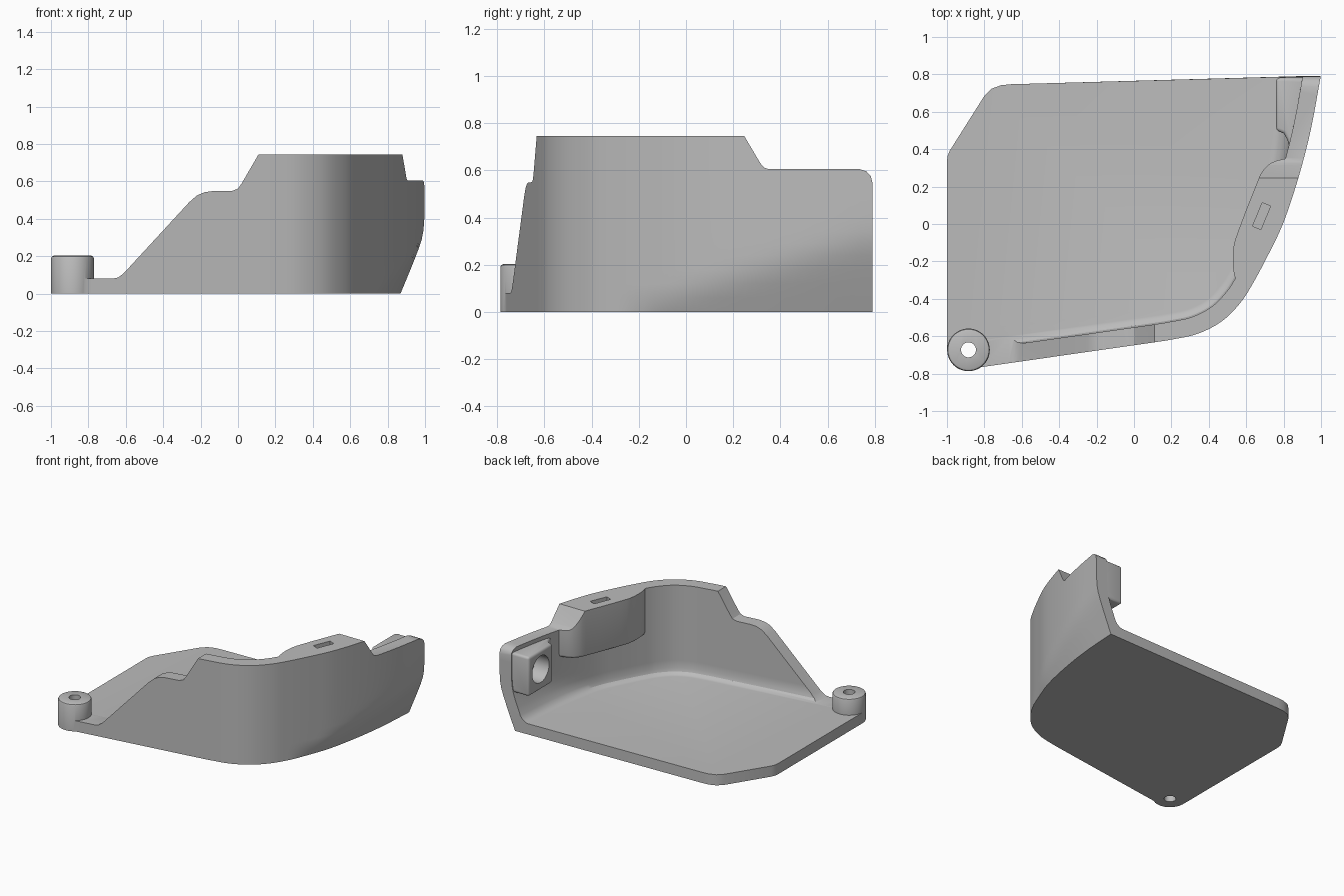
import bpy, bmesh, math
from mathutils import Vector

cube = bpy.data.objects.get("Cube")
if cube:
    bpy.data.objects.remove(cube, do_unlink=True)

grey = bpy.data.materials.new("plain grey")
grey.use_nodes = True
grey.diffuse_color = (0.5, 0.5, 0.5, 1)
grey.node_tree.nodes["Principled BSDF"].inputs["Base Color"].default_value = (0.5, 0.5, 0.5, 1)


def loft(name, rings):
    """Closed solid skinned through rings of equal length."""
    bm = bmesh.new()
    loops = [[bm.verts.new(p) for p in ring] for ring in rings]
    n = len(loops[0])
    for a, b in zip(loops, loops[1:]):
        for i in range(n):
            j = (i + 1) % n
            bm.faces.new((a[i], a[j], b[j], b[i]))
    bm.faces.new(loops[0])
    bm.faces.new(loops[-1])
    bmesh.ops.recalc_face_normals(bm, faces=bm.faces)
    mesh = bpy.data.meshes.new(name)
    bm.to_mesh(mesh)
    bm.free()
    mesh.materials.append(grey)
    obj = bpy.data.objects.new(name, mesh)
    bpy.context.collection.objects.link(obj)
    return obj


def prism(name, profile, lo, hi, axis="z"):
    place = {"x": lambda u, v, w: (w, u, v),
             "y": lambda u, v, w: (u, w, v),
             "z": lambda u, v, w: (u, v, w)}[axis]
    return loft(name, [[place(u, v, w) for u, v in profile] for w in (lo, hi)])


def circle(u, v, r, n=40):
    return [(u + r * math.cos(k * math.tau / n), v + r * math.sin(k * math.tau / n)) for k in range(n)]


def apply_modifier(obj, mod):
    bpy.context.view_layer.objects.active = obj
    bpy.ops.object.modifier_apply(modifier=mod.name)


def combine(obj, other, operation):
    mod = obj.modifiers.new("combine", "BOOLEAN")
    mod.operation, mod.object, mod.solver = operation, other, "EXACT"
    apply_modifier(obj, mod)
    bpy.data.objects.remove(other, do_unlink=True)


def bevel(obj, width):
    mod = obj.modifiers.new("round", "BEVEL")
    mod.width, mod.segments, mod.angle_limit = width, 3, math.radians(50)
    apply_modifier(obj, mod)


def smooth_path(points, steps=6):
    pts = [Vector(p) for p in points]
    pts = [2 * pts[0] - pts[1]] + pts + [2 * pts[-1] - pts[-2]]
    out = []
    for a, b, c, d in zip(pts, pts[1:], pts[2:], pts[3:]):
        for k in range(steps):
            t = k / steps
            out.append(0.5 * (2 * b + (c - a) * t + (2 * a - 5 * b + 4 * c - d) * t ** 2
                              + (3 * b - a - 3 * c + d) * t ** 3))
    return out + [pts[-2]]


# Outer line of the wall, from the front corner round to the back
path = [Vector((-0.78, -0.76))] + smooth_path([
    (0.1, -0.634), (0.2, -0.618), (0.34, -0.587), (0.47, -0.52), (0.57, -0.42),
    (0.64, -0.31), (0.72, -0.16), (0.8, 0.01), (0.88, 0.25), (0.945, 0.5), (1.0, 0.79)])


def wall_line(z, inset=0.0):
    """Wall line at a height, tucked in towards the base at the back."""
    out = []
    for i, p in enumerate(path):
        t = (path[min(i + 1, len(path) - 1)] - path[max(i - 1, 0)]).normalized()
        tuck = 0.13 * max(0.0, (p.y + 0.3) / 1.09)
        d = tuck - 0.42 * z
        shift = 0.5 * (d + math.sqrt(d * d + (0.2 * tuck) ** 2))
        out.append(Vector((p.x - shift - t.y * inset, p.y + t.x * inset, z)))
    return out


# Solid block over the whole footprint
rest = [(-0.66, 0.747), (-0.71, 0.742), (-0.76, 0.724), (-0.8, 0.685), (-0.985, 0.392),
        (-0.997, 0.362), (-1, 0.33), (-1, -0.675), (-0.96, -0.75), (-0.885, -0.775)]
levels = [0.06, 0.12, 0.18, 0.24, 0.29, 0.34, 0.4, 0.5]
shell = loft("shell", [wall_line(z) + [Vector((x, y, z)) for x, y in rest]
                       for z in [0] + levels + [0.85]])

# Hollow, with a fillet where the wall meets the floor
hollow = []
for z, fillet in [(0.08, 0.045), (0.085, 0.025), (0.1, 0.008), (0.125, 0)] + [(v, 0) for v in levels[2:] + [0.9]]:
    line = wall_line(z, 0.095 + fillet)
    a, b = line[0], line[-1]
    hollow.append(line + [Vector((b.x + 0.02, 0.95, z)), Vector((-1.3, 0.95, z)),
                          Vector((-1.3, a.y - 0.075, z))])
combine(shell, loft("hollow_cutter", hollow), "DIFFERENCE")

# Thickened pad on the inside of the side wall
pad = prism("pad", smooth_path([(0.57, -0.33), (0.535, -0.27), (0.53, -0.14), (0.56, -0.03), (0.65, 0.2),
                                (0.685, 0.28), (0.74, 0.33), (0.82, 0.352)], 3)
            + [Vector(p) for p in [(0.88, 0.33), (0.85, 0.25), (0.76, 0), (0.67, -0.2), (0.61, -0.31)]],
            0.4, 0.85)
bevel(pad, 0.025)
combine(shell, pad, "UNION")

# Rim heights along the front and along the side
front_rim = [(-1.5, 0.0801), (-0.67, 0.0801), (-0.64, 0.087), (-0.61, 0.11), (-0.26, 0.49), (-0.22, 0.525),
             (-0.18, 0.542), (-0.14, 0.548), (-0.03, 0.55), (0, 0.562), (0.02, 0.59), (0.11, 0.745),
             (1.5, 0.745), (1.5, 1), (-1.5, 1)]
side_rim = [(0.247, 0.745), (0.315, 0.63), (0.33, 0.612), (0.35, 0.605), (0.735, 0.605), (0.765, 0.595),
            (0.783, 0.575), (0.792, 0.54), (1.2, 0.54), (1.2, 1), (0.247, 1)]
combine(shell, prism("front_rim_cutter", front_rim, -1.2, 1.2, "y"), "DIFFERENCE")
combine(shell, prism("side_rim_cutter", side_rim, -1.4, 1.4, "x"), "DIFFERENCE")

# Socket block at the back with a round recess facing inwards
block = prism("socket_block", [(0.76, 0.782), (0.76, 0.5), (0.8, 0.485), (0.82, 0.45), (0.835, 0.4),
                               (0.88, 0.42), (0.92, 0.782)], 0.28, 0.575)
bevel(block, 0.018)
combine(shell, block, "UNION")
combine(shell, prism("socket_cutter", circle(0.64, 0.435, 0.1), 0.6, 0.88, "x"), "DIFFERENCE")

# Slot in the top of the pad
along, across = Vector((0.38, 0.92)) * 0.068, Vector((0.92, -0.38)) * 0.024
mid = Vector((0.682, 0.042))
slot = [mid + along + across, mid + along - across, mid - along - across, mid - along + across]
combine(shell, prism("slot_cutter", slot, 0.69, 0.9), "DIFFERENCE")

# Screw post with a through hole
cx, cy = -0.885, -0.673
post = loft("screw_post", [[(x, y, z) for x, y in circle(cx, cy, r, 48)]
                           for z, r in [(0, 0.114), (0.19, 0.114), (0.198, 0.11), (0.203, 0.1)]])
combine(shell, post, "UNION")
combine(shell, prism("screw_hole_cutter", circle(cx, cy, 0.04), -0.1, 0.4), "DIFFERENCE")

# Shading
bpy.ops.object.select_all(action="DESELECT")
shell.select_set(True)
bpy.context.view_layer.objects.active = shell
bpy.ops.object.shade_smooth_by_angle(angle=math.radians(30))
